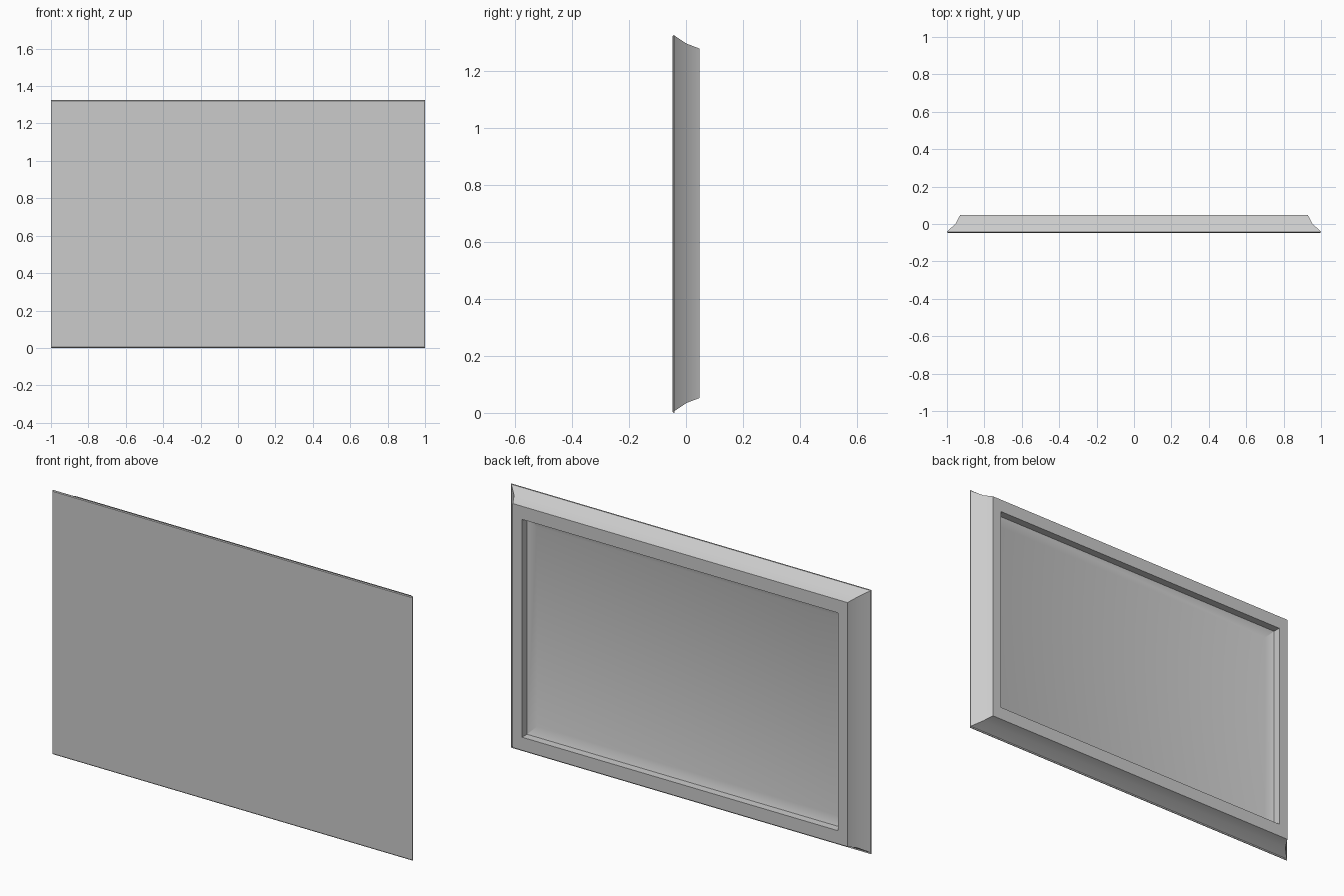
import bpy, bmesh, math

if "Cube" in bpy.data.objects:
    bpy.data.objects.remove(bpy.data.objects["Cube"])

W, H = 1.0, 1.325           # half width, full height
FRONT, SEAM, BACK = -0.047, -0.04, 0.047


def add_object(name, bm):
    bmesh.ops.recalc_face_normals(bm, faces=bm.faces)
    mesh = bpy.data.meshes.new(name)
    bm.to_mesh(mesh)
    bm.free()
    obj = bpy.data.objects.new(name, mesh)
    bpy.context.collection.objects.link(obj)
    return obj


def rect_ring(bm, inset_x, inset_z, y, lift):
    x, z0, z1 = W - inset_x, inset_z + lift, H - inset_z
    return [bm.verts.new(p) for p in ((-x, y, z0), (x, y, z0), (x, y, z1), (-x, y, z1))]


def loft(name, profile, lift=0.0):
    """Solid through rectangles given as (side inset, top/bottom inset, y)."""
    bm = bmesh.new()
    rings = [rect_ring(bm, *p, lift) for p in profile]
    for a, b in zip(rings, rings[1:]):
        for i in range(4):
            j = (i + 1) % 4
            bm.faces.new((a[i], a[j], b[j], b[i]))
    bm.faces.new(rings[0])
    bm.faces.new(rings[-1])
    return add_object(name, bm)


# Thin front panel with a chamfered front edge
panel = loft("front_panel", [
    (0.005, 0.004, FRONT), (0.0, 0.0, FRONT + 0.003), (0.0, 0.0, SEAM)])

# Rear frame: coved outer side, flat rim, straight inner wall, slope, recessed floor
frame = loft("rear_frame", [
    (0.002, 0.002, SEAM), (0.046, 0.030, 0.002), (0.070, 0.047, BACK),
    (0.122, 0.113, BACK), (0.122, 0.113, 0.008), (0.168, 0.159, -0.007)],
    lift=0.005)

# Smooth only the shallow cove
for obj in (panel, frame):
    bpy.ops.object.select_all(action='DESELECT')
    obj.select_set(True)
    bpy.context.view_layer.objects.active = obj
    bpy.ops.object.shade_smooth_by_angle(angle=math.radians(25))
